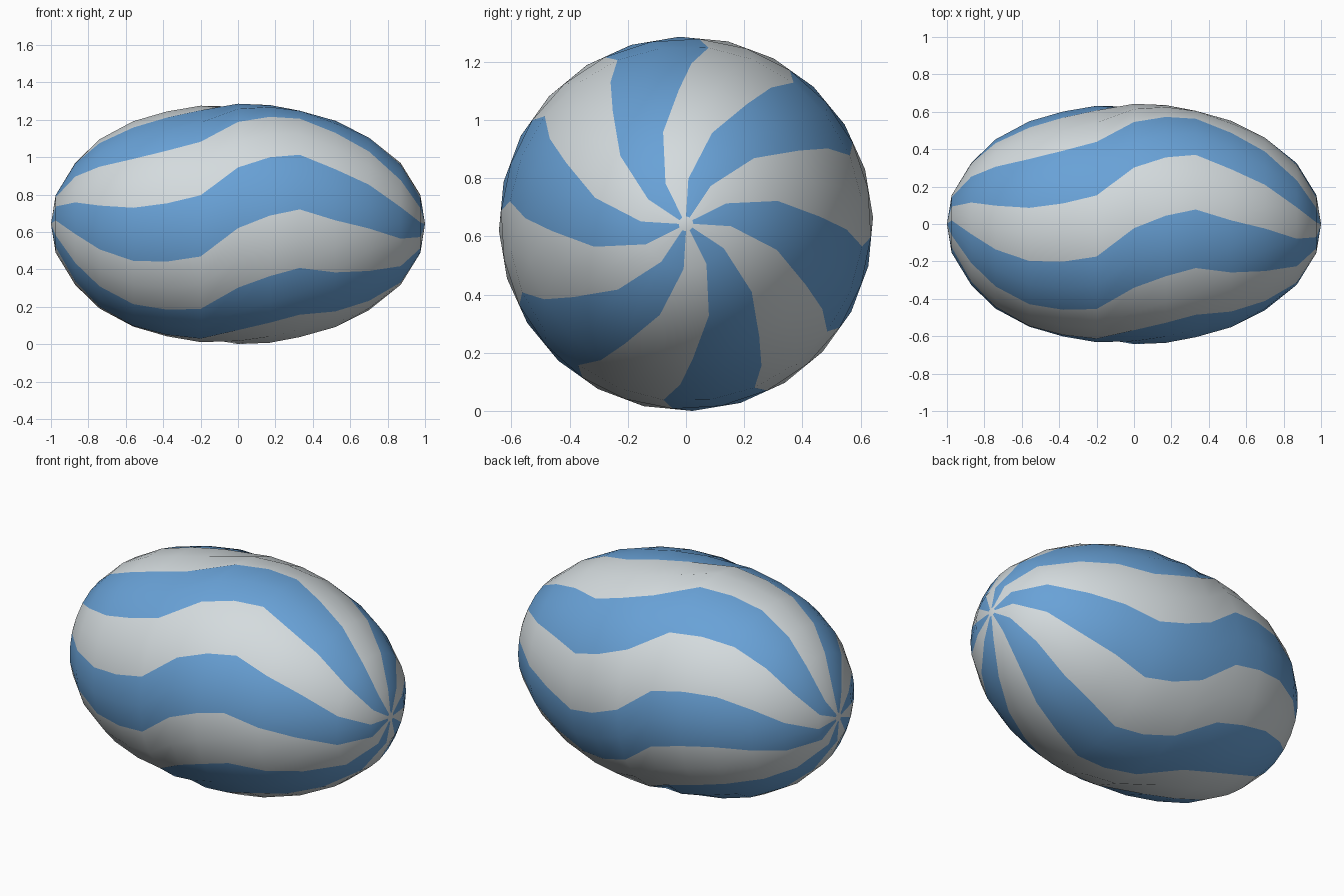
import bpy, bmesh, math

if "Cube" in bpy.data.objects:
    bpy.data.objects.remove(bpy.data.objects["Cube"])

def material(name, rgb):
    m = bpy.data.materials.new(name)
    m.diffuse_color = (*rgb, 1)
    m.use_nodes = True
    m.node_tree.nodes["Principled BSDF"].inputs["Base Color"].default_value = m.diffuse_color
    return m

white = material("pale grey", (0.66, 0.71, 0.73))
blue = material("sky blue", (0.14, 0.36, 0.68))

CENTRE_Z = 0.643
STRIPES = 12          # alternating bands, 30 degrees each
PER_BAND = 2          # columns of faces in a band
SEG = STRIPES * PER_BAND

# rings along the long axis: x, radius, twist in degrees
rings = [
    (-0.996, 0.025, 40), (-0.975, 0.155, 37), (-0.87, 0.328, 20.5),
    (-0.74, 0.453, 12.5), (-0.56, 0.552, 9), (-0.38, 0.603, 10.5),
    (-0.2, 0.632, 14), (0, 0.643, 28), (0.17, 0.637, 34),
    (0.33, 0.61, 37.3), (0.52, 0.552, 32), (0.7, 0.462, 27),
    (0.87, 0.325, 16), (0.975, 0.155, 3), (0.996, 0.025, 0),
]

# melon-shaped body with twisted stripes
bm = bmesh.new()
loops = []
for x, r, twist in rings:
    loop = []
    for k in range(SEG):
        a = math.radians(twist + 360 * k / SEG)
        loop.append(bm.verts.new((x, -r * math.cos(a), CENTRE_Z + r * math.sin(a))))
    loops.append(loop)

# stripe faces: every second band is blue
for lo, hi in zip(loops, loops[1:]):
    for k in range(SEG):
        n = (k + 1) % SEG
        f = bm.faces.new((lo[k], lo[n], hi[n], hi[k]))
        f.material_index = (k // PER_BAND) % 2

# pale tips at both ends
for x, loop in ((-1, loops[0]), (1, loops[-1])):
    tip = bm.verts.new((x, 0, CENTRE_Z))
    for k in range(SEG):
        bm.faces.new((loop[k], loop[(k + 1) % SEG], tip))

bmesh.ops.recalc_face_normals(bm, faces=bm.faces)
for f in bm.faces:
    f.smooth = True
me = bpy.data.meshes.new("striped_melon")
bm.to_mesh(me)
bm.free()
me.materials.append(white)
me.materials.append(blue)
ob = bpy.data.objects.new("striped_melon", me)
bpy.context.collection.objects.link(ob)
